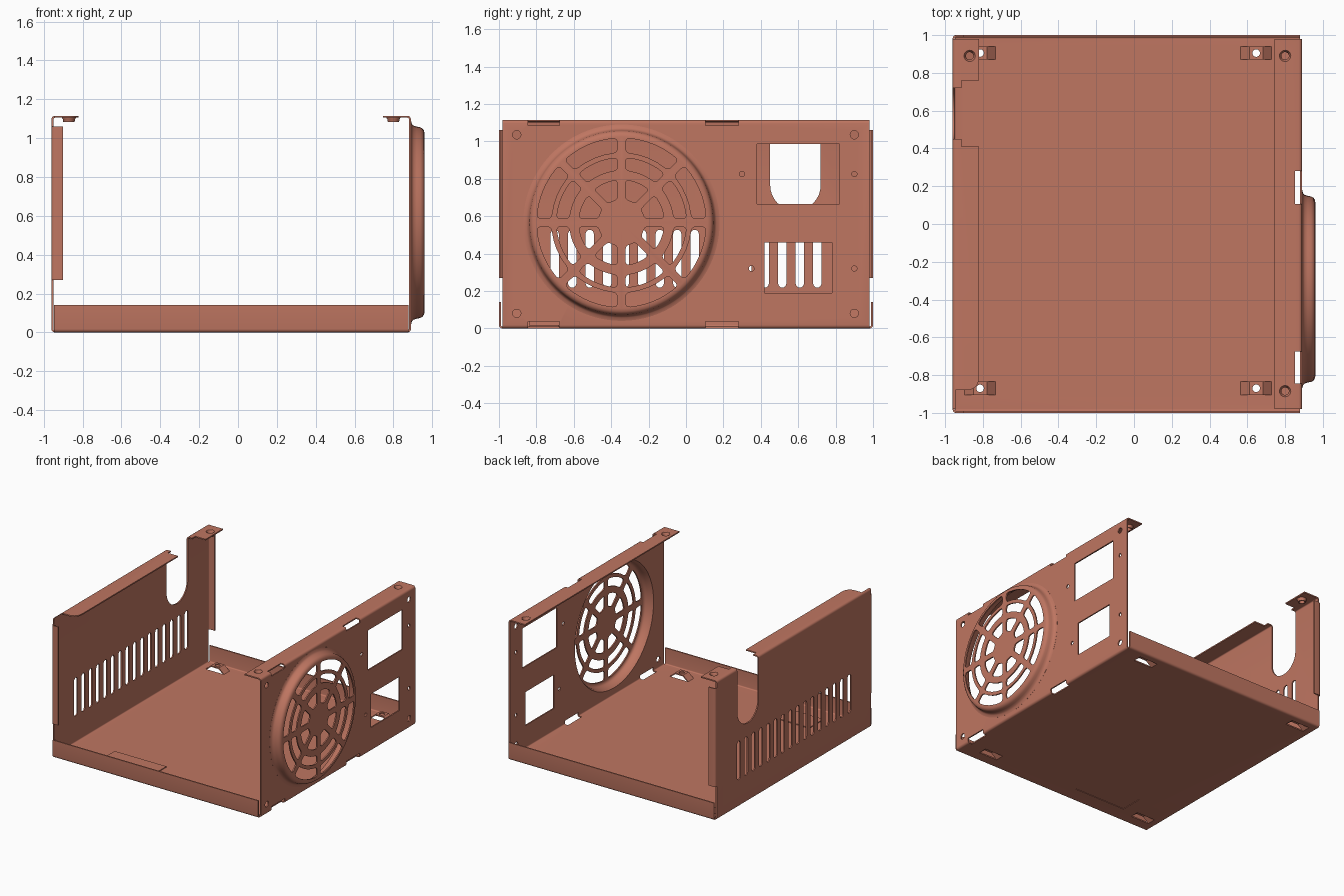
import bpy, bmesh
from math import pi, sin, cos, asin
from mathutils import Vector, Matrix

if "Cube" in bpy.data.objects:
    bpy.data.objects.remove(bpy.data.objects["Cube"])

T = 0.01                       # sheet thickness
FY, FZ = -0.345, 0.565         # fan centre on the right wall
mat = bpy.data.materials.new("painted_steel")
mat.diffuse_color = (0.52, 0.18, 0.12, 1)
mat.use_nodes = True
mat.node_tree.nodes["Principled BSDF"].inputs["Base Color"].default_value = mat.diffuse_color


def finish(bm, name):
    bmesh.ops.remove_doubles(bm, verts=bm.verts, dist=1e-5)
    bmesh.ops.recalc_face_normals(bm, faces=bm.faces)
    me = bpy.data.meshes.new(name)
    bm.to_mesh(me)
    bm.free()
    me.materials.append(mat)
    ob = bpy.data.objects.new(name, me)
    bpy.context.collection.objects.link(ob)
    return ob


def add_prism(bm, pts, axis, lo, hi):
    put = {'x': lambda u, v, h: (h, u, v), 'y': lambda u, v, h: (u, h, v),
           'z': lambda u, v, h: (u, v, h)}[axis]
    a = [bm.verts.new(put(u, v, lo)) for u, v in pts]
    b = [bm.verts.new(put(u, v, hi)) for u, v in pts]
    bm.faces.new(a)
    bm.faces.new(b[::-1])
    for i in range(len(a)):
        j = (i + 1) % len(a)
        bm.faces.new((a[i], b[i], b[j], a[j]))


def prism(name, *args):
    bm = bmesh.new()
    add_prism(bm, *args)
    return finish(bm, name)


def revolve(name, profile, matrix, steps, closed=False):
    bm = bmesh.new()
    vs = [bm.verts.new((r, 0, h)) for r, h in profile]
    n = len(vs)
    es = [bm.edges.new((vs[i], vs[(i + 1) % n])) for i in range(n if closed else n - 1)]
    bmesh.ops.spin(bm, geom=vs + es, cent=(0, 0, 0), axis=(0, 0, 1), angle=2 * pi, steps=steps)
    bm.transform(matrix)
    return finish(bm, name)


def rect(u0, u1, v0, v1):
    return [(u0, v0), (u1, v0), (u1, v1), (u0, v1)]


def arc(cu, cv, r, a0, a1, n):
    return [(cu + r * cos(a0 + (a1 - a0) * i / n), cv + r * sin(a0 + (a1 - a0) * i / n))
            for i in range(n + 1)]


def circle(u, v, r, n=24):
    return arc(u, v, r, 0, 2 * pi, n)[:-1]


def bezier(p, q, s, n=4):
    p, q, s = Vector(p), Vector(q), Vector(s)
    return [tuple(p * (1 - t) ** 2 + q * 2 * t * (1 - t) + s * t * t)
            for t in (i / n for i in range(n + 1))]


def bent(path, r, t):
    """Folded sheet profile: rounded path plus its offset by t."""
    P = [Vector(p) for p in path]
    line = [P[0]]
    for a, b, c in zip(P, P[1:], P[2:]):
        u, v = (a - b).normalized(), (c - b).normalized()
        mid = b + (u + v) * r
        line += [mid - v * r * cos(k * pi / 8) - u * r * sin(k * pi / 8) for k in range(5)]
    line.append(P[-1])
    # drop coincident points
    line = [p for i, p in enumerate(line) if i == 0 or (p - line[i - 1]).length > 1e-5]
    off = []
    for i, p in enumerate(line):
        ns = []
        for j in (i - 1, i):
            if 0 <= j < len(line) - 1:
                d = (line[j + 1] - line[j]).normalized()
                ns.append(Vector((-d.y, d.x)))
        m = (ns[0] + ns[-1]).normalized()
        off.append(p + m * t / m.dot(ns[0]))
    return [tuple(p) for p in line + off[::-1]]


def cut(ob, cutters):
    bm = bmesh.new()
    for c in cutters:
        add_prism(bm, *c)
    tool = finish(bm, "cutter")
    tool.hide_render = True
    m = ob.modifiers.new("cut", 'BOOLEAN')
    m.operation, m.solver, m.object, m.use_self = 'DIFFERENCE', 'EXACT', tool, True
    bpy.context.view_layer.objects.active = ob
    bpy.ops.object.modifier_apply(modifier="cut")
    bpy.data.objects.remove(tool)


# Main folded shell: floor, two walls, two top flanges
shell = prism("case_shell", bent([(0.745, 1.115), (0.89, 1.115), (0.89, 0), (-0.96, 0),
                                  (-0.96, 1.115), (-0.82, 1.115)], 0.018, -T), 'y', -0.98, 0.98)
LEFT, RIGHT = ('x', -1.1, -0.93), ('x', 0.86, 1.0)
cuts = []
# left wall vent slots
for i in range(16):
    y = -0.702 + i * 0.0936
    cuts.append((arc(y, 0.505, 0.022, 0, pi, 8) + arc(y, 0.24, 0.022, pi, 2 * pi, 8), *LEFT))
# cable notch in left wall and its wider relief in the flange
cuts.append(([(0.72, 1.2), (0.45, 1.2)] + arc(0.585, 0.765, 0.135, pi, 2 * pi, 16), 'x', -1.1, -0.905))
cuts.append((rect(-0.912, -0.7, 0.41, 0.76), 'z', 1.05, 1.25))
# rounded front end of the left flange
cuts.append(([(-0.945, -1.1), (-0.7, -1.1), (-0.7, -0.8), (-0.82, -0.8)]
             + bezier((-0.82, -0.8), (-0.82, -0.88), (-0.89, -0.88), 8)[1:] + [(-0.945, -0.88)],
             'z', 1.06, 1.22))
# right wall openings and screw holes
cuts.append((rect(0.38, 0.82, 0.665, 0.985), *RIGHT))
cuts.append((rect(0.42, 0.78, 0.19, 0.46), *RIGHT))
cuts.append((circle(FY, FZ, 0.5, 96), *RIGHT))
for y, z, r in [(-0.905, 0.08, .022), (-0.905, 1.035, .022), (0.9, 1.035, .022), (0.9, 0.08, .022),
                (0.3, 0.825, .014), (0.9, 0.825, .014), (0.35, 0.32, .014), (0.9, 0.32, .014)]:
    cuts.append((circle(y, z, r), *RIGHT))
# slots across the right-hand bends
for y0, y1 in [(-0.845, -0.675), (0.105, 0.28)]:
    for z0, z1 in [(-0.1, 0.038), (1.085, 1.2)]:
        cuts.append((rect(y0, y1, z0, z1), 'x', 0.853, 0.95))
# openings under the floor bridges, flange holes, label recess
BRIDGES = [(x, y) for x in (-0.815, 0.647) for y in (-0.87, 0.905)]
DIMPLES = [(-0.87, 0.89), (0.8, 0.89), (0.8, -0.885)]
for x, y in BRIDGES:
    cuts.append((rect(x - 0.082, x + 0.082, y - 0.035, y + 0.035), 'z', -0.1, 0.05))
for x, y in DIMPLES:
    cuts.append((circle(x, y, 0.034), 'z', 1.09, 1.2))
cuts.append((rect(-0.62, -0.16, -0.86, -0.68), 'z', -0.1, 0.004))
cut(shell, cuts)

# Raised fan guard: domed rim with flat slotted face
guard = revolve("fan_guard", [(0, 0.96), (0.46, 0.96), (0.474, 0.957), (0.485, 0.949), (0.491, 0.937),
                              (0.494, 0.92), (0.499, 0.904), (0.508, 0.895), (0.525, 0.8905),
                              (0.525, 0.882), (0.5, 0.882), (0.489, 0.898), (0.484, 0.918),
                              (0.48, 0.936), (0.472, 0.946), (0.46, 0.95), (0, 0.95)],
                Matrix(((0, 0, 1, 0), (1, 0, 0, FY), (0, 1, 0, FZ), (0, 0, 0, 1))), 96)


def sector(r0, r1, mid, c):
    """Ring sector between two spokes with rounded corners."""
    half = lambda r: pi / 8 - asin(0.022 / r)
    P = lambda r, a: (FY + r * cos(mid + a), FZ + r * sin(mid + a))
    h0, h1 = half(r0), half(r1)
    i0, i1 = half(r0 + c), half(r1 - c)
    pts = bezier(P(r1 - c, -i1), P(r1, -h1), P(r1, -h1 + c / r1))
    pts += [P(r1, (h1 - c / r1) * k / 4) for k in range(-3, 4)]
    pts += bezier(P(r1, h1 - c / r1), P(r1, h1), P(r1 - c, i1))
    pts += bezier(P(r0 + c, i0), P(r0, h0), P(r0, h0 - c / r0))
    pts += [P(r0, -(h0 - c / r0) * k / 2) for k in (-1, 0, 1)]
    pts += bezier(P(r0, -h0 + c / r0), P(r0, -h0), P(r0 + c, -i0))
    return pts


cut(guard, [(sector(r0, r1, pi / 8 + k * pi / 4, c), 'x', 0.9, 1.0)
            for r0, r1, c in [(0.375, 0.452, .025), (0.28, 0.347, .022), (0.125, 0.228, .02)]
            for k in range(8)])

# Front and back lips, and the edge flaps of the left wall
for s, side in [(1, "front"), (-1, "back")]:
    lip = bent([(-1, 0.14), (-1, 0), (-0.98, 0)], 0.018, T)
    prism(side + "_lip", [(y * s, z) for y, z in lip], 'x', -0.948, 0.878)
    flap = bent([(-0.9, -1), (-0.96, -1), (-0.96, -0.98)], 0.018, -T)
    prism(side + "_flap", [(x, y * s) for x, y in flap], 'z', 0.27, 1.06)

# Raised floor bridges with a screw hole
for x, y in BRIDGES:
    top = [(-0.082, T), (-0.036, 0.05), (0.036, 0.05), (0.082, T)]
    low = [(0.082, 0), (0.033, 0.04), (-0.033, 0.04), (-0.082, 0)]
    b = prism("floor_bridge", [(x + u, v) for u, v in top + low], 'y', y - 0.035, y + 0.035)
    cut(b, [(circle(x, y, 0.02), 'z', -0.1, 0.1)])

# Screw dimples pressed into the top flanges
for x, y in DIMPLES:
    revolve("screw_dimple", [(0.036, 1.114), (0.03, 1.114), (0.02, 1.098), (0.02, 1.082),
                             (0.029, 1.082), (0.031, 1.096), (0.036, 1.104)],
            Matrix.Translation((x, y, 0)), 24, True)

# Shallow panel on the floor
prism("floor_panel", rect(-0.62, -0.16, -0.86, -0.68), 'z', 0.007, 0.017)

bpy.ops.object.select_all(action='SELECT')
bpy.context.view_layer.objects.active = shell
bpy.ops.object.shade_smooth_by_angle(angle=0.6)
